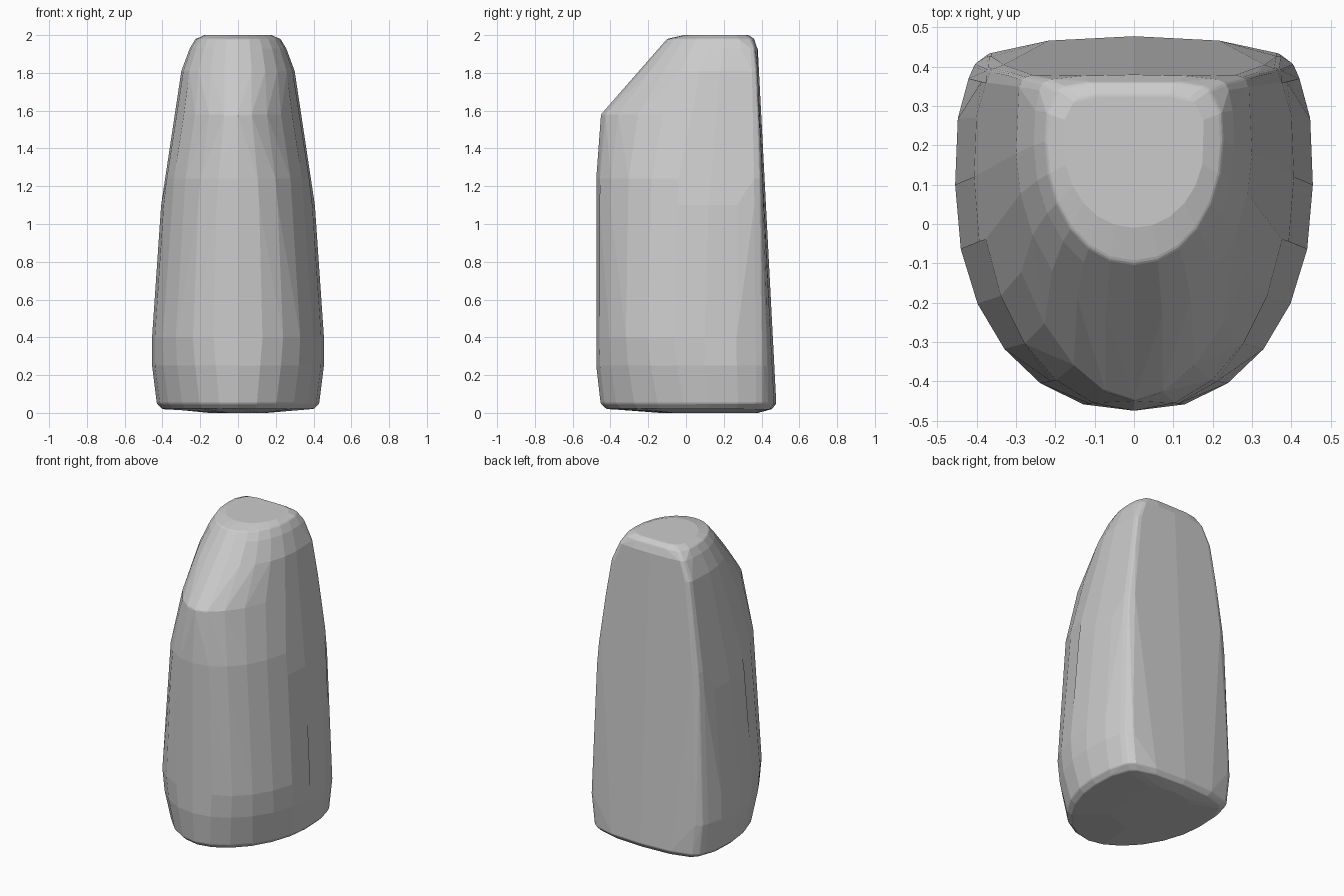
import bpy, bmesh, math

default = bpy.data.objects.get("Cube")
if default:
    bpy.data.objects.remove(default, do_unlink=True)

# One plain stone colour
stone = bpy.data.materials.new("stone_grey")
stone.use_nodes = True
colour = (0.6, 0.6, 0.6, 1)
stone.diffuse_color = colour
stone.node_tree.nodes["Principled BSDF"].inputs["Base Color"].default_value = colour

# Cross-sections: height, half width, front y, widest y, corner y, back y,
# front fullness, corner width ratio
sections = [
    (0.00, 0.20, -0.15, 0.15, 0.30, 0.38, 2.0, 0.85),
    (0.02, 0.40, -0.42, 0.12, 0.38, 0.455, 1.85, 0.88),
    (0.05, 0.43, -0.452, 0.12, 0.405, 0.478, 1.85, 0.89),
    (0.25, 0.455, -0.475, 0.10, 0.407, 0.474, 2.0, 0.89),
    (0.40, 0.455, -0.477, 0.10, 0.405, 0.467, 2.15, 0.89),
    (1.10, 0.407, -0.477, 0.12, 0.395, 0.43, 2.1, 0.92),
    (1.24, 0.390, -0.475, 0.12, 0.393, 0.423, 2.05, 0.93),
    (1.58, 0.338, -0.45, 0.15, 0.383, 0.405, 1.75, 0.94),
    (1.81, 0.300, -0.25, 0.18, 0.372, 0.39, 1.9, 0.94),
    (1.93, 0.255, -0.145, 0.20, 0.36, 0.38, 2.0, 0.91),
    (1.98, 0.225, -0.10, 0.21, 0.34, 0.365, 2.05, 0.86),
    (2.00, 0.180, -0.01, 0.21, 0.31, 0.335, 2.05, 0.85),
]


def outline(w, front, mid, corner, back, power, narrow):
    """Rounded front, nearly straight sides and a shallow curved back."""
    points = []
    for i in range(13):
        a = math.pi * i / 12
        c, s = math.cos(a), math.sin(a)
        x = math.copysign(abs(c) ** (2 / power), c) * w
        points.append((x, mid - (mid - front) * s ** (2 / power)))
    for side in (-1, 1):
        points.append((side * w * 0.985, mid + (corner - mid) * 0.55))
        points.append((side * w * (narrow + 0.035), corner - (corner - mid) * 0.12))
        points.append((side * w * narrow, corner))
        points.append((side * w * (narrow - 0.08), corner + (back - corner) * 0.4))
        points.append((side * w * 0.5, corner + (back - corner) * 0.85))
    points.append((0, back))
    return points


# Wrap all sections in one faceted convex skin
bm = bmesh.new()
for z, *shape in sections:
    for x, y in outline(*shape):
        bm.verts.new((x, y, z))
hull = bmesh.ops.convex_hull(bm, input=bm.verts)
unused = {v for v in hull["geom_interior"] if isinstance(v, bmesh.types.BMVert)}
bmesh.ops.delete(bm, geom=list(unused), context="VERTS")
bmesh.ops.dissolve_limit(bm, angle_limit=math.radians(4), verts=bm.verts, edges=bm.edges)
bmesh.ops.recalc_face_normals(bm, faces=bm.faces)
mesh = bpy.data.meshes.new("standing_stone")
bm.to_mesh(mesh)
bm.free()
mesh.materials.append(stone)

body = bpy.data.objects.new("standing_stone", mesh)
bpy.context.collection.objects.link(body)

# Worn, softened rims
worn = body.modifiers.new("worn_edges", "BEVEL")
worn.limit_method = "ANGLE"
worn.angle_limit = math.radians(24)
worn.width = 0.018
worn.segments = 2
